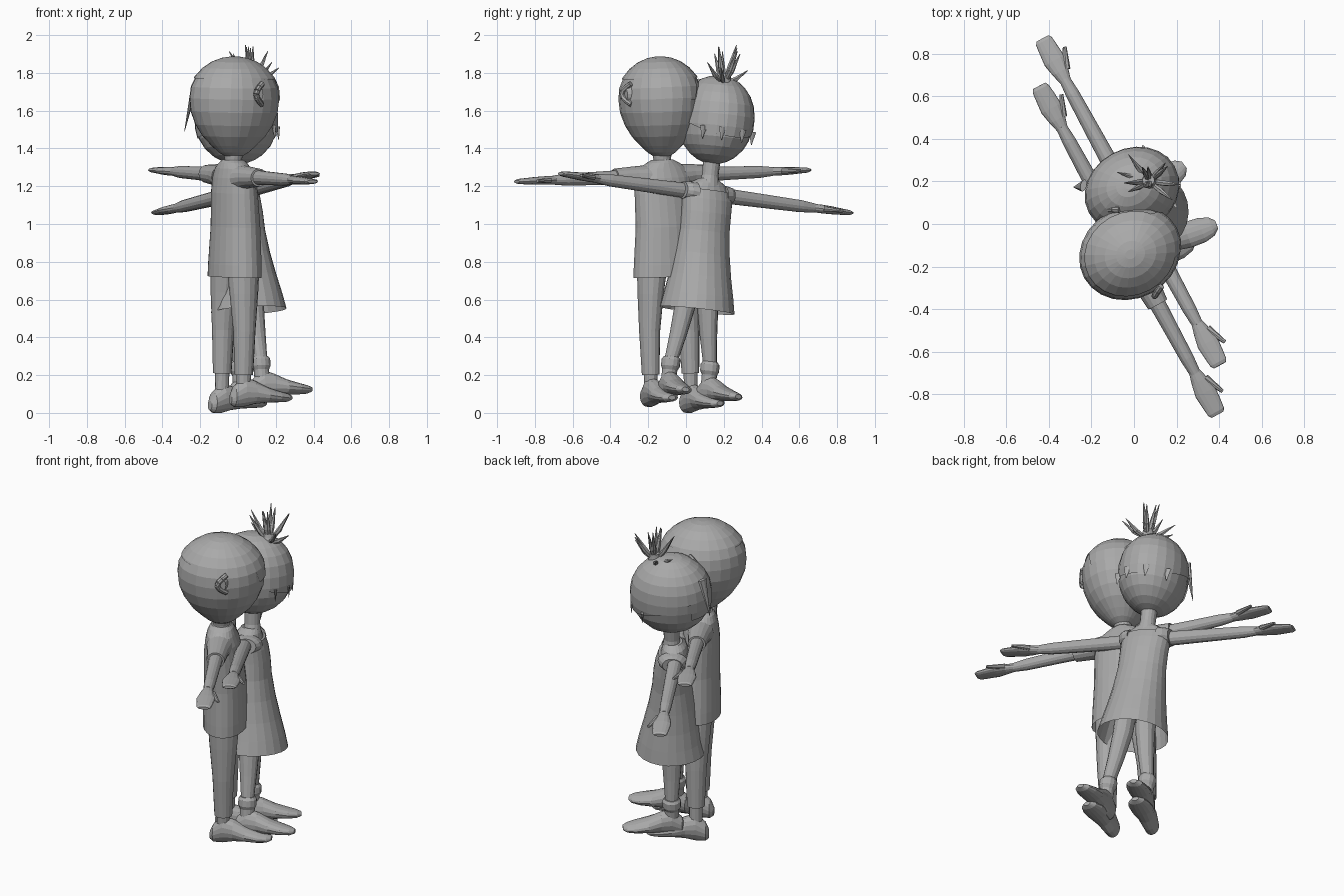
import bpy, bmesh, math, random
from mathutils import Matrix, Vector

if "Cube" in bpy.data.objects:
    bpy.data.objects.remove(bpy.data.objects["Cube"])

random.seed(4)
grey = bpy.data.materials.new("plain grey")
grey.diffuse_color = (0.4, 0.4, 0.4, 1)
grey.use_nodes = True
grey.node_tree.nodes["Principled BSDF"].inputs["Base Color"].default_value = grey.diffuse_color
ORDER = {'z': (1, 2, 0), 'x': (0, 1, 2), 'y': (1, 0, 2)}   # ring data order -> x, y, z
M = Matrix()                                               # placement of the current figure


def finish(name, bm):
    bmesh.ops.recalc_face_normals(bm, faces=bm.faces)
    bm.transform(M)
    me = bpy.data.meshes.new(name)
    bm.to_mesh(me)
    bm.free()
    me.materials.append(grey)
    ob = bpy.data.objects.new(name, me)
    bpy.context.collection.objects.link(ob)
    return ob


def loft(name, rings, axis='z', n=24, caps=(True, True), cuts=(), turn=None):
    """Elliptical rings (t, a, b, ra, rb) along an axis; cuts = (point, normal) keep the normal side."""
    bm = bmesh.new()
    loops = []
    for t, a, b, ra, rb in rings:
        loop = []
        for i in range(n):
            w = math.tau * i / n
            p = (t, a + ra * math.cos(w), b + rb * math.sin(w))
            loop.append(bm.verts.new([p[k] for k in ORDER[axis]]))
        loops.append(loop)
    if axis == 'z':
        for loop, ring in zip(loops, rings):
            for v in loop:
                v.co = (v.co.x, v.co.y, ring[0])
    for lo, hi in zip(loops, loops[1:]):
        for i in range(n):
            j = (i + 1) % n
            bm.faces.new((lo[i], lo[j], hi[j], hi[i]))
    if caps[0]:
        bm.faces.new(loops[0])
    if caps[1]:
        bm.faces.new(loops[-1])
    for co, no in cuts:
        bmesh.ops.bisect_plane(bm, geom=bm.verts[:] + bm.edges[:] + bm.faces[:],
                               plane_co=co, plane_no=no, clear_inner=True)
    if turn:
        bm.transform(turn)
    return finish(name, bm)


# axis z uses (a, b) as x, y
ORDER['z'] = (1, 2, 0)


def spike(name, base, tip, r, flat=1.0, n=8, r_tip=0.002):
    """Tapered strand from base to tip."""
    base, tip = Vector(base), Vector(tip)
    d = tip - base
    bm = bmesh.new()
    bmesh.ops.create_cone(bm, cap_ends=True, segments=n, radius1=r, radius2=r_tip, depth=d.length)
    bm.transform(Matrix.Translation((base + tip) / 2) @ d.to_track_quat('Z', 'Y').to_matrix().to_4x4()
                 @ Matrix.Diagonal((1, flat, 1, 1)))
    return finish(name, bm)


def head_rings(prof, rx, ry, y, s=1.0, zc=1.6):
    return [(zc + (z - zc) * s, 0, y, rx * k * s, ry * k * s) for z, k in prof]


def place(x, y, tilt):
    return (Matrix.Translation((x, y, 0)) @ Matrix.Rotation(math.radians(-61.5), 4, 'Z')
            @ Matrix.Rotation(math.radians(tilt), 4, 'Y'))


def arms(who, z, start, r, y):
    for s, side in ((1, "right"), (-1, "left")):
        loft(f"{who}_{side}_arm",
             [(s * start, y, z, r * 1.15, r * 1.15), (s * 0.4, y, z, r, r),
              (s * 0.58, y, z, r * 0.9, r * 0.9), (s * 0.66, y, z, 0.026, 0.024)], 'x', 14)
        loft(f"{who}_{side}_hand",
             [(s * 0.64, y, z, 0.024, 0.022), (s * 0.70, y, z, 0.040, 0.023), (s * 0.76, y, z, 0.052, 0.021),
              (s * 0.82, y, z, 0.047, 0.017), (s * 0.865, y, z, 0.042, 0.014), (s * 0.88, y, z, 0.032, 0.008)],
             'x', 14)
        spike(f"{who}_{side}_thumb", (s * 0.70, y + 0.03, z), (s * 0.795, y + 0.073, z), 0.02, 0.8, r_tip=0.009)


def shoe(name, x, dz, splay):
    t = Matrix.Translation((x, 0, dz)) @ Matrix.Rotation(math.radians(splay), 4, 'Z')
    loft(name, [(-0.075, 0, 0.07, 0.02, 0.025), (-0.055, 0, 0.085, 0.042, 0.055),
                (0.0, 0, 0.11, 0.048, 0.08), (0.06, 0, 0.108, 0.052, 0.063),
                (0.13, 0, 0.095, 0.062, 0.042), (0.20, 0, 0.085, 0.06, 0.03),
                (0.25, 0, 0.08, 0.045, 0.022), (0.275, 0, 0.08, 0.02, 0.012)], 'y', 16, turn=t)


# ---------- taller figure: shirt, trousers, short hair ----------
M = place(-0.03, -0.075, 2.0)
prof = [(1.375, .2), (1.395, .34), (1.43, .5), (1.48, .7), (1.54, .86), (1.61, .97), (1.68, 1.0),
        (1.74, .97), (1.79, .87), (1.835, .7), (1.868, .5), (1.888, .28), (1.895, .1)]
loft("boy_head", head_rings(prof, .215, .245, -0.02))
loft("boy_hair_cap", head_rings(prof, .215, .245, -0.02, 1.022),
     cuts=[((0, 0, 1.785), (0, 0, 1))])
loft("boy_fringe", head_rings(prof, .215, .245, -0.02, 1.022),
     cuts=[((0, 0, 1.67), (0, 0, 1)), ((0, 0, 1.79), (0, 0, -1)), ((0, 0.05, 0), (0, 1, 0)),
           ((-0.11, 0, 1.75), (1, 0, .25)), ((0.11, 0, 1.75), (-1, 0, .25))])
loft("boy_neck", [(1.32, 0, -0.02, .055, .055), (1.36, 0, -0.02, .047, .047), (1.41, 0, -0.02, .055, .055)], n=16)
loft("boy_shirt", [(.735, 0, 0, .195, .125), (.80, 0, 0, .19, .125), (1.0, 0, 0, .172, .118),
                   (1.18, 0, -.01, .168, .108), (1.26, 0, -.015, .165, .095), (1.31, 0, -.02, .14, .08),
                   (1.34, 0, -.02, .09, .068), (1.355, 0, -.02, .058, .055)], caps=(False, True))
arms("boy", 1.27, 0.2, 0.036, -0.02)
for s, side, dz in ((1, "right", 0.02), (-1, "left", -0.02)):
    loft(f"boy_{side}_sleeve", [(s * .10, -.02, 1.26, .075, .07), (s * .17, -.02, 1.268, .062, .058),
                                (s * .29, -.02, 1.27, .05, .048)], 'x', 16)
    loft(f"boy_{side}_trouser_leg", [(.22, s * .12, 0, .046, .05), (.45, s * .118, 0, .055, .06),
                                     (.65, s * .105, 0, .068, .078), (.80, s * .09, 0, .08, .09)], n=16)
    loft(f"boy_{side}_ankle", [(.12, s * .12, 0, .036, .038), (.24, s * .12, 0, .036, .038)], n=12)
    shoe(f"boy_{side}_shoe", s * .12, dz, -5 * s)
    # C-shaped ear: curled rim made from short strands
    pts = [(s * (.205 + .028 * math.sin(math.pi * i / 6)), .035 - .05 * math.sin(math.pi * i / 6),
            1.765 - .11 * i / 6) for i in range(7)]
    for p, q in zip(pts, pts[1:]):
        spike(f"boy_{side}_ear_rim", p, q, .015, r_tip=.015)
    loft(f"boy_{side}_ear", [(s * .19, .02, 1.71, .03, .045), (s * .225, .01, 1.71, .022, .035)], 'x', 12)

# ---------- shorter figure: dress, socks, fringe and hair tuft ----------
M = place(0.08, -0.005, -6.8)
prof = [(1.345, .2), (1.36, .4), (1.385, .6), (1.43, .81), (1.48, .94), (1.54, .995), (1.6, 1.0),
        (1.66, .95), (1.71, .84), (1.75, .68), (1.78, .49), (1.798, .28), (1.803, .1)]
loft("girl_head", head_rings(prof, .188, .222, 0))
loft("girl_hair_cap", head_rings(prof, .188, .222, 0, 1.035),
     cuts=[((0, .2, 1.49), (0, .33, 1))])
loft("girl_back_hair", head_rings(prof, .188, .222, 0, 1.035),
     cuts=[((0, -.13, 0), (0, -1, 0)), ((0, 0, 1.49), (0, 0, 1))])
for x in (-.15, -.05, .07, .15):                           # points along the fringe
    y = .228 * math.sqrt(1 - (x / .196) ** 2)
    spike("girl_fringe_point", (x * .99, y * .98, 1.53), (x * .99, y * .99, 1.46), .022, .35)
spike("girl_hair_flick", (-.11, -.19, 1.74), (-.15, -.235, 1.53), .03, .5)
# spiky tuft near the front of the crown
base = Vector((.025, .09, 1.765))
for i in range(13):
    w = math.tau * i / 13 * 2 + random.uniform(-.2, .2)
    out = (.05, .15, .11)[i % 3]
    up = (.21, .09, .17)[i % 3] + random.uniform(-.02, .01)
    d = Vector((math.cos(w) * out, math.sin(w) * out, up))
    mid = base + d * .5 + Vector((0, 0, -.012))
    spike("girl_tuft_root", base, mid, .009, n=6, r_tip=.014)
    spike("girl_tuft_strand", mid, base + d, .014, n=6)
loft("girl_tuft_band", [(1.76, .025, .085, .045, .045), (1.80, .025, .09, .032, .032),
                        (1.82, .025, .09, .028, .028)], n=14)
loft("girl_neck", [(1.22, 0, 0, .06, .055), (1.28, 0, 0, .044, .044), (1.37, 0, 0, .046, .046)], n=16)
loft("girl_dress", [(.56, 0, .01, .2, .2), (.64, 0, .01, .186, .182), (.74, 0, .005, .168, .16),
                    (.86, 0, 0, .152, .135), (.98, 0, 0, .14, .113), (1.08, 0, 0, .14, .104),
                    (1.15, 0, -.005, .143, .096), (1.20, 0, -.01, .135, .085)], caps=(False, True))
loft("girl_shoulders", [(1.12, 0, -.01, .13, .085), (1.20, 0, -.015, .128, .076), (1.235, 0, -.015, .1, .065),
                        (1.26, 0, -.01, .055, .05)], n=20)
arms("girl", 1.185, 0.1, 0.036, -0.03)
for s, side in ((1, "right"), (-1, "left")):
    loft(f"girl_{side}_strap", [(s * .085, -.015, 1.18, .086, .058), (s * .12, -.015, 1.185, .075, .05),
                                (s * .145, -.02, 1.185, .058, .045)], 'x', 16)
    loft(f"girl_{side}_leg", [(.15, s * .122, 0, .033, .033), (.28, s * .118, 0, .036, .036),
                              (.42, s * .092, 0, .045, .048), (.58, s * .068, 0, .055, .06),
                              (.78, s * .06, 0, .06, .07)], n=14)
    loft(f"girl_{side}_sock", [(.17, s * .121, 0, .04, .04), (.23, s * .12, 0, .04, .042),
                               (.25, s * .119, 0, .05, .052), (.285, s * .118, 0, .05, .052),
                               (.30, s * .117, 0, .04, .042)], n=14)
    shoe(f"girl_{side}_shoe", s * .122, .04, -8 * s)

# rest the lowest point on the floor
objs = [o for o in bpy.data.objects if o.type == 'MESH']
low = min(v.co.z for o in objs for v in o.data.vertices)
for o in objs:
    o.data.transform(Matrix.Translation((0, 0, -low)))
